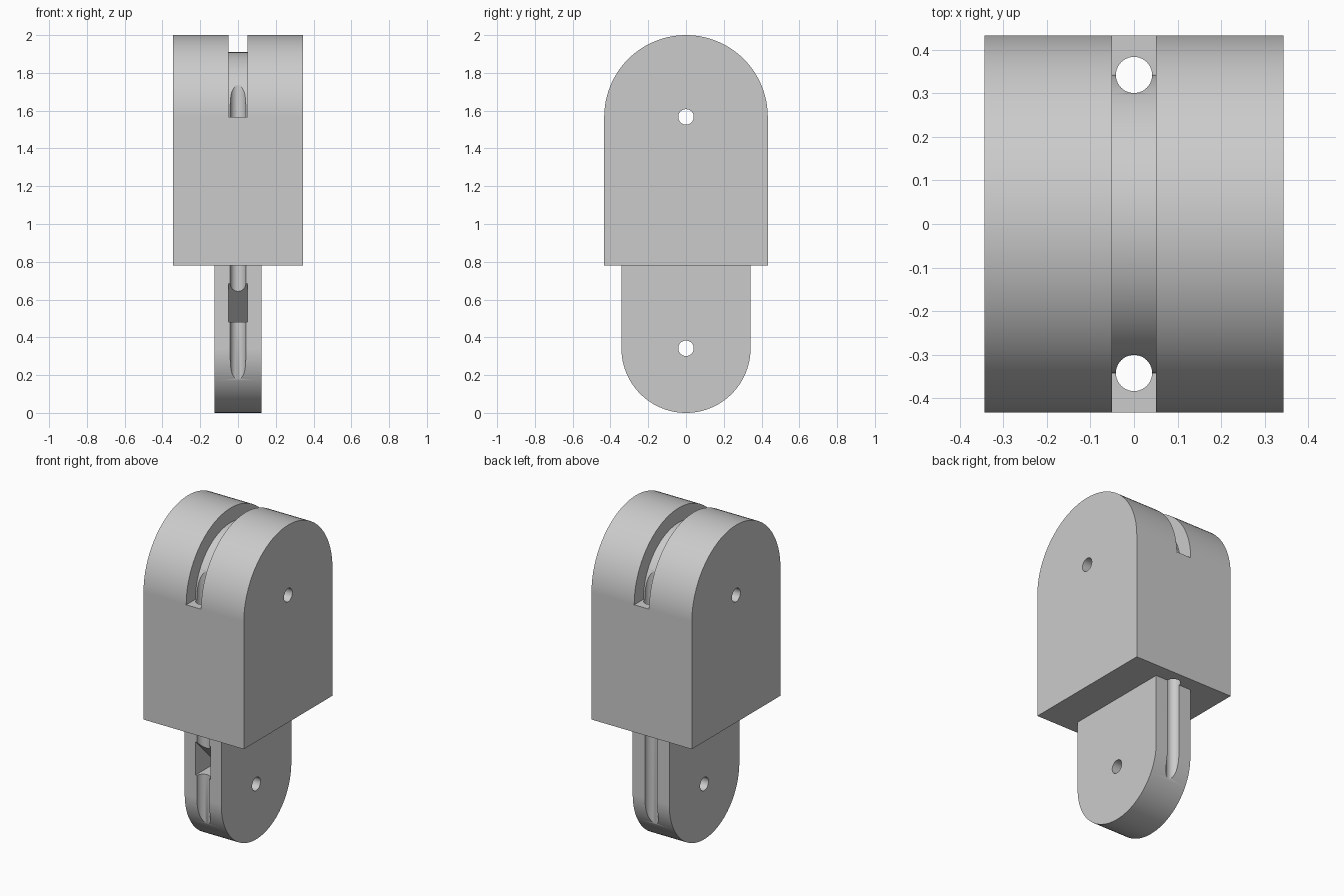
import bpy, bmesh, math

if "Cube" in bpy.data.objects:
    bpy.data.objects.remove(bpy.data.objects["Cube"])

grey = bpy.data.materials.new("light grey")
grey.diffuse_color = (0.6, 0.6, 0.6, 1)
grey.use_nodes = True
grey.node_tree.nodes["Principled BSDF"].inputs["Base Color"].default_value = grey.diffuse_color


def arc(r, zc, a0, a1, n=48):
    """Points (y, z) on an arc around y = 0."""
    return [(r * math.cos(math.radians(a0 + (a1 - a0) * i / n)),
             zc + r * math.sin(math.radians(a0 + (a1 - a0) * i / n))) for i in range(n + 1)]


def extrude_x(name, profile, half):
    """Solid from a (y, z) profile, extruded across x."""
    bm = bmesh.new()
    face = bm.faces.new([bm.verts.new((-half, y, z)) for y, z in profile])
    top = bmesh.ops.extrude_face_region(bm, geom=[face])["geom"]
    bmesh.ops.translate(bm, vec=(2 * half, 0, 0),
                        verts=[v for v in top if isinstance(v, bmesh.types.BMVert)])
    bmesh.ops.recalc_face_normals(bm, faces=bm.faces)
    me = bpy.data.meshes.new(name)
    bm.to_mesh(me)
    bm.free()
    ob = bpy.data.objects.new(name, me)
    bpy.context.collection.objects.link(ob)
    return ob


def cylinder(name, r, depth, loc, rot=(0, 0, 0)):
    bpy.ops.mesh.primitive_cylinder_add(vertices=40, radius=r, depth=depth,
                                        location=loc, rotation=rot)
    bpy.context.object.name = name
    return bpy.context.object


def boolean(target, other, op):
    """Apply a boolean and remove the helper."""
    other.hide_render = True
    mod = target.modifiers.new(op, 'BOOLEAN')
    mod.operation, mod.object, mod.solver = op, other, 'EXACT'
    bpy.context.view_layer.objects.active = target
    bpy.ops.object.modifier_apply(modifier=mod.name)
    bpy.data.objects.remove(other)


R_BIG, R_SMALL = 0.433, 0.342
Z_TOP, Z_LOW, Z_STEP = 1.567, 0.342, 0.78

# Wide upper block with a round top, and thin lower tongue with a round end
body = extrude_x("finger_segment", [(-R_BIG, Z_STEP), (R_BIG, Z_STEP)]
                 + arc(R_BIG, Z_TOP, 0, 180), 0.343)
tongue = extrude_x("tongue", [(R_SMALL, 1.0), (-R_SMALL, 1.0)]
                   + arc(R_SMALL, Z_LOW, 180, 360), 0.125)
boolean(body, tongue, 'UNION')

# Curved slot over the top
slot = extrude_x("slot_cutter", arc(0.6, Z_TOP, 0, 180) + arc(0.343, Z_TOP, 180, 0), 0.051)
boolean(body, slot, 'DIFFERENCE')

# Wedge pocket in the front of the tongue
pocket = extrude_x("pocket_cutter", [(-0.442, 0.785), (-0.442, 0.48), (-0.137, 0.48)], 0.051)
boolean(body, pocket, 'DIFFERENCE')

# Vertical cord holes, front and back
for s in (-1, 1):
    boolean(body, cylinder("cord_cutter", 0.0415, 3, (0, s * 0.342, 1)), 'DIFFERENCE')

# Hinge pin holes
for z in (Z_TOP, Z_LOW):
    boolean(body, cylinder("pin_cutter", 0.041, 1, (0, 0, z), (0, math.pi / 2, 0)), 'DIFFERENCE')

body.data.materials.clear()
body.data.materials.append(grey)
for p in body.data.polygons:
    p.material_index = 0

# Smooth curves, flat planes
bpy.ops.object.select_all(action='DESELECT')
body.select_set(True)
bpy.context.view_layer.objects.active = body
bpy.ops.object.shade_smooth_by_angle(angle=math.radians(30))
wn = body.modifiers.new("weighted_normals", 'WEIGHTED_NORMAL')
wn.keep_sharp = True
